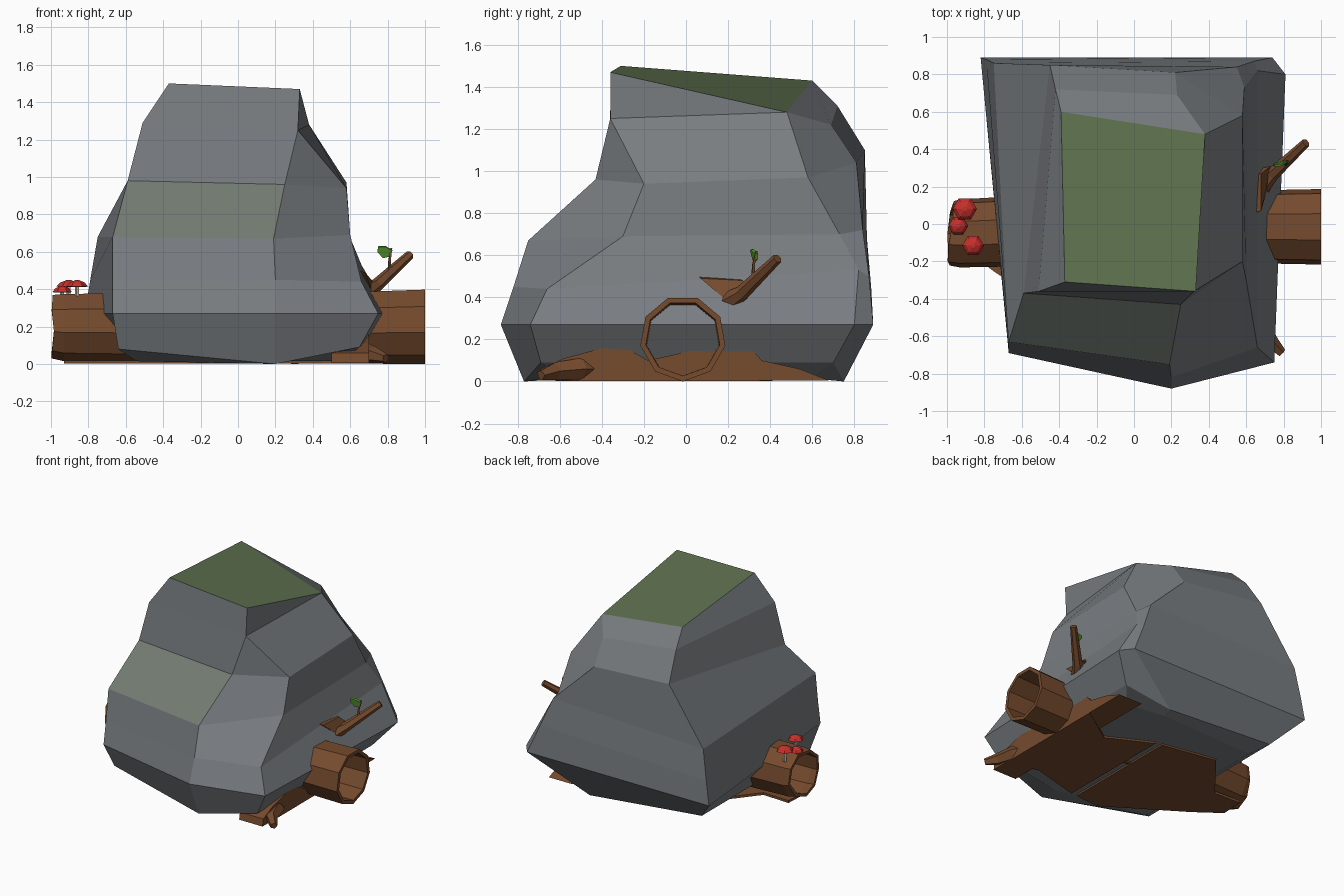
import bpy, bmesh, math, random
from mathutils import Vector

if "Cube" in bpy.data.objects:
    bpy.data.objects.remove(bpy.data.objects["Cube"])

random.seed(4)


def mat(name, r, g, b):
    m = bpy.data.materials.new(name)
    m.diffuse_color = (r, g, b, 1)
    m.use_nodes = True
    m.node_tree.nodes["Principled BSDF"].inputs["Base Color"].default_value = m.diffuse_color
    return m


ROCK = mat("rock_grey", 0.19, 0.205, 0.22)
MOSS = mat("moss", 0.115, 0.17, 0.08)
PALE = mat("pale_moss", 0.17, 0.2, 0.17)
BARK = mat("bark", 0.18, 0.07, 0.027)
RED = mat("cap_red", 0.56, 0.03, 0.025)
CREAM = mat("stem_cream", 0.55, 0.47, 0.36)
LEAF = mat("leaf_green", 0.09, 0.32, 0.03)


def finish(name, bm, *mats):
    bmesh.ops.remove_doubles(bm, verts=bm.verts, dist=0.0005)
    bmesh.ops.recalc_face_normals(bm, faces=bm.faces)
    me = bpy.data.meshes.new(name)
    bm.to_mesh(me)
    bm.free()
    for m in mats:
        me.materials.append(m)
    ob = bpy.data.objects.new(name, me)
    bpy.context.collection.objects.link(ob)
    return ob


def loft(bm, rings, caps=True, close=False):
    """Skin rings of equal length; returns the quads by (row, column)."""
    vs = [[bm.verts.new(p) for p in r] for r in rings]
    n, quads = len(vs[0]), {}
    for i in range(len(vs) if close else len(vs) - 1):
        a, b = vs[i], vs[(i + 1) % len(vs)]
        for j in range(n):
            k = (j + 1) % n
            quads[i, j] = bm.faces.new((a[j], a[k], b[k], b[j]))
    if caps and not close:
        bm.faces.new(vs[0][::-1])
        bm.faces.new(vs[-1])
    return quads


def stick(bm, path, sides=6):
    """Tapered limb through (position, radius) pairs."""
    pts = [Vector(p) for p, r in path]
    rings = []
    for i, (p, r) in enumerate(path):
        d = (pts[min(i + 1, len(pts) - 1)] - pts[max(i - 1, 0)]).normalized()
        q = d.to_track_quat('Z', 'Y')
        rings.append([pts[i] + q @ Vector((r * math.cos(t), r * math.sin(t), 0))
                      for t in (2 * math.pi * k / sides for k in range(sides))])
    loft(bm, rings)


def prism(bm, outline, depth):
    a = [Vector(p) for p in outline]
    loft(bm, [a, [p + Vector(depth) for p in a]])


# Boulder: corners front-left, front, front-right, back-right, back, back-left
rows = [
    [(-.64, -.6, .08), (.2, -.77, 0), (.65, -.69, .09), (.66, .7, .09), (.3, .75, 0), (-.64, .72, .08)],
    [(-.67, -.69, .27), (.2, -.88, .27), (.75, -.74, .27), (.81, .8, .27), (.74, .89, .27), (-.82, .89, .27)],
    [(-.67, -.66, .45), (.2, -.82, .45), (.66, -.66, .44), (.66, .82, .53), (.64, .87, .5), (-.79, .88, .45)],
    [(-.67, -.63, .68), (.19, -.75, .67), (.6, -.3, .69), (.59, .73, .7), (.55, .84, .72), (-.75, .86, .68)],
    [(-.59, -.37, .98), (.25, -.43, .96), (.58, -.2, .94), (.58, .58, .97), (.22, .81, 1.04), (-.45, .85, 1.1)],
    [(-.51, -.36, 1.29), (.32, -.36, 1.25), (.32, -.36, 1.25), (.38, .48, 1.28), (.23, .69, 1.22), (-.42, .72, 1.31)],
    [(-.37, -.31, 1.5), (.33, -.36, 1.47), (.33, -.36, 1.47), (.38, .48, 1.28), (.38, .48, 1.28), (-.39, .6, 1.43)],
]
bm = bmesh.new()
under = [(x * .85, y * .85, .015) for x, y, z in rows[0]]
quads = loft(bm, [under] + rows, caps=False)
tips = [Vector(rows[-1][i]) for i in (0, 1, 3, 5)]
bm.faces.new([bm.verts.new(p) for p in tips]).material_index = 1
bm.faces.new([bm.verts.new(p) for p in under])
quads[4, 0].material_index = 2
finish("boulder", bm, ROCK, MOSS, PALE)


# Hollow nine-sided log running under the boulder
def log_ring(x, cy, cz, r, jag=0):
    ring = []
    for k in range(9):
        t = math.radians(110 + 40 * k)
        ring.append((x + random.uniform(0, jag), cy + r * math.cos(t), cz + r * math.sin(t)))
    return ring


stations = [(-1, -.05, .205, .175), (-.93, -.05, .2, .185), (-.65, -.04, .2, .19),
            (.66, -.015, .2, .198), (1, -.015, .205, .205)]
bm = bmesh.new()
outer = [log_ring(*s, jag=.04 if i == 0 else 0) for i, s in enumerate(stations)]
inner = [[(p[0], s[1] + (p[1] - s[1]) * .87, s[2] + (p[2] - s[2]) * .87) for p in ring]
         for ring, s in zip(outer, stations)]
loft(bm, outer + inner[::-1], close=True)
finish("hollow_log", bm, BARK)

# Flattened bark planks, a double-peaked bark mound and one root tip
bm = bmesh.new()
planks = [[(-.93, -.12), (-.74, -.26), (-.18, -.62), (.02, -.6), (.02, .33), (-.41, .41), (-.7, .05), (-.92, .06)],
          [(.07, -.6), (.45, -.5), (.7, -.55), (.7, .35), (.4, .15), (.07, .32)]]
for outline in planks:
    prism(bm, [(x, y, .002) for x, y in outline], (0, 0, .018))
prism(bm, [(.5, -.7, .005), (.5, -.69, .06), (.5, -.58, .11), (.5, -.32, .18), (.5, -.18, .1), (.5, .27, .2),
           (.5, .36, .1), (.5, .54, .06), (.5, .68, .005)], (.2, 0, 0))
stick(bm, [((.5, -.25, .06), .055), ((.68, -.5, .06), .055), ((.72, -.62, .05), .045), ((.79, -.69, .03), .025)], 5)
finish("roots", bm, BARK)

# Broken branch with a flared base
bm = bmesh.new()
stick(bm, [((.68, .2, .38), .05), ((.74, .265, .42), .036), ((.92, .435, .585), .024)])
prism(bm, [(.64, .06, .5), (.64, .26, .49), (.69, .3, .44), (.68, .2, .38)], (.04, .01, -.01))
stick(bm, [((.81, .32, .48), .01), ((.81, .32, .55), .008), ((.82, .335, .62), .006)], 4)
finish("branch", bm, BARK)

# Leaf on the twig
bm = bmesh.new()
prism(bm, [(.745, .31, .6), (.75, .305, .625), (.79, .31, .625), (.825, .33, .605),
           (.815, .33, .575), (.775, .32, .565)], (0, .012, .005))
finish("leaf", bm, LEAF)

# Mushrooms
for i, (x, y, r, z) in enumerate([(-.905, .08, .065, .415), (-.94, -.01, .052, .385), (-.86, -.115, .058, .415)]):
    bm = bmesh.new()
    stick(bm, [((x, y, .33), .014), ((x, y, z + .01), .011)], 5)
    finish(f"mushroom_stem_{i + 1}", bm, CREAM)
    bm = bmesh.new()
    stick(bm, [((x, y, z - .003), r * .8), ((x, y, z), r), ((x, y, z + .02), r * .7), ((x, y, z + .033), r * .2)])
    finish(f"mushroom_cap_{i + 1}", bm, RED)
